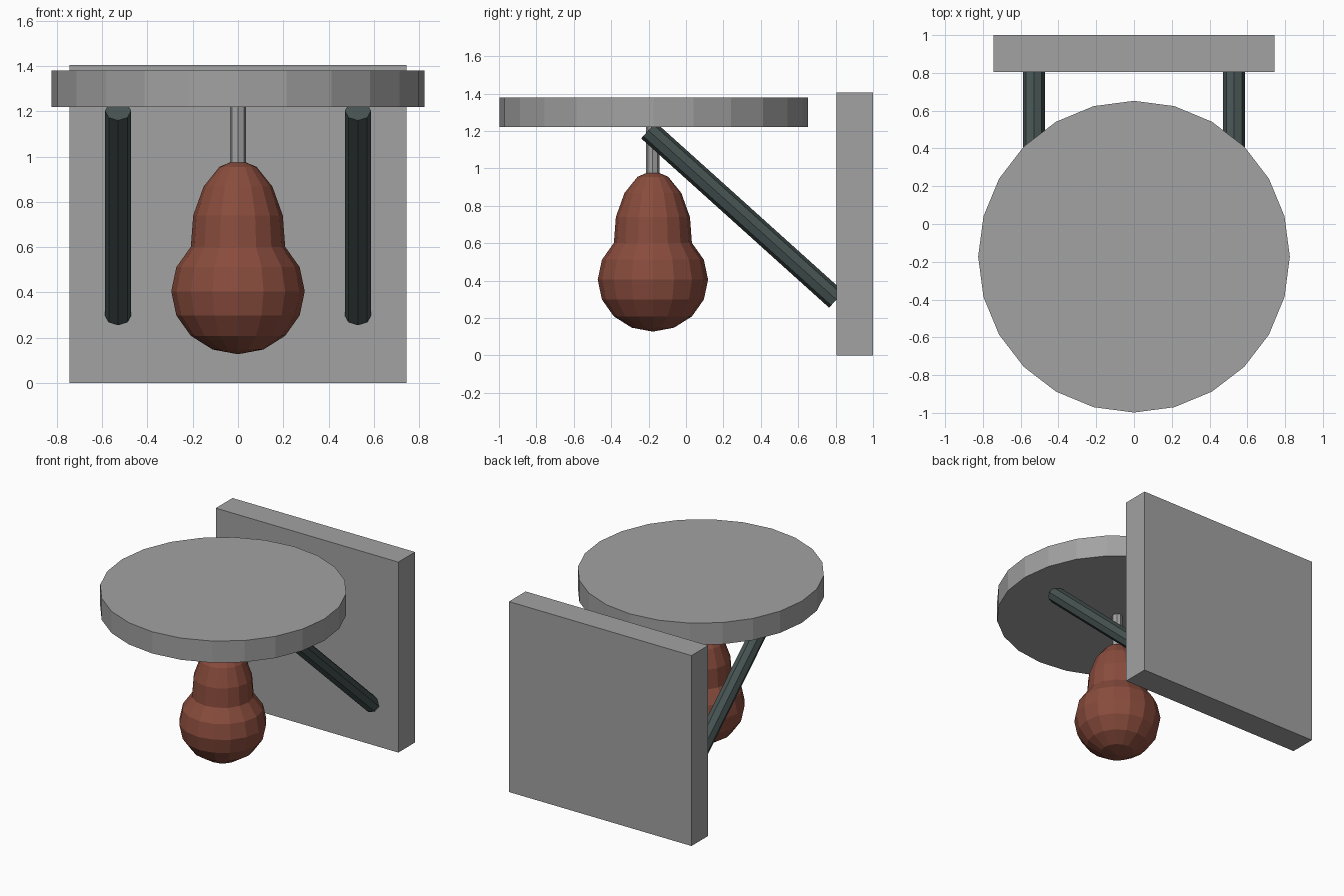
import bpy, bmesh, math
from mathutils import Vector

if "Cube" in bpy.data.objects:
    bpy.data.objects.remove(bpy.data.objects["Cube"])

CY = -0.173  # centre line of platform and bag


def mat(name, col):
    m = bpy.data.materials.new(name)
    m.diffuse_color = (*col, 1)
    m.use_nodes = True
    m.node_tree.nodes["Principled BSDF"].inputs["Base Color"].default_value = m.diffuse_color
    return m


GREY = mat("grey_board", (0.36, 0.36, 0.36))
STEEL = mat("dark_steel", (0.060, 0.085, 0.083))
LEATHER = mat("red_leather", (0.25, 0.072, 0.046))
CORD = mat("light_metal", (0.36, 0.36, 0.36))


def finish(name, bm, material):
    bmesh.ops.recalc_face_normals(bm, faces=bm.faces)
    me = bpy.data.meshes.new(name)
    bm.to_mesh(me)
    bm.free()
    me.materials.append(material)
    ob = bpy.data.objects.new(name, me)
    bpy.context.collection.objects.link(ob)
    return ob


def rod(name, a, b, r, sides, material):
    a, b = Vector(a), Vector(b)
    bm = bmesh.new()
    bmesh.ops.create_cone(bm, cap_ends=True, segments=sides, radius1=r, radius2=r, depth=(b - a).length)
    ob = finish(name, bm, material)
    ob.rotation_mode = 'QUATERNION'
    ob.rotation_quaternion = Vector((0, 0, 1)).rotation_difference(b - a)
    ob.location = (a + b) / 2
    return ob


# Wall board
bm = bmesh.new()
bmesh.ops.create_cube(bm, size=1)
bmesh.ops.scale(bm, vec=(1.49, 0.195, 1.405), verts=bm.verts)
bmesh.ops.translate(bm, vec=(0, 0.9025, 0.7025), verts=bm.verts)
finish("wall_board", bm, GREY)

# Round platform, hanging cord and the two diagonal braces
rod("platform", (0, CY, 1.22), (0, CY, 1.38), 0.825, 24, GREY)
rod("cord", (0, CY - 0.005, 0.94), (0, CY - 0.005, 1.23), 0.036, 8, CORD)
for side, x in (("left", -0.53), ("right", 0.53)):
    rod(side + "_brace", (x, 0.804, 0.298), (x, -0.201, 1.203), 0.058, 8, STEEL)

# Punching bag: round lower body with a tapering neck, turned on a lathe
profile = [(0.295 * math.sin(math.radians(a)), 0.405 - 0.278 * math.cos(math.radians(a)))
           for a in (0, 22.5, 45, 67.5, 90, 112.5, 135)]
profile += [(0.198, 0.74), (0.152, 0.868), (0.082, 0.955), (0.035, 0.975), (0, 0.975)]
bm = bmesh.new()
vs = [bm.verts.new((r, 0, z)) for r, z in profile]
es = [bm.edges.new(p) for p in zip(vs, vs[1:])]
bmesh.ops.spin(bm, geom=vs + es, cent=(0, 0, 0), axis=(0, 0, 1), angle=math.tau, steps=16)
bmesh.ops.remove_doubles(bm, verts=bm.verts, dist=0.0005)
finish("punching_bag", bm, LEATHER).location = (0, CY - 0.004, 0)
